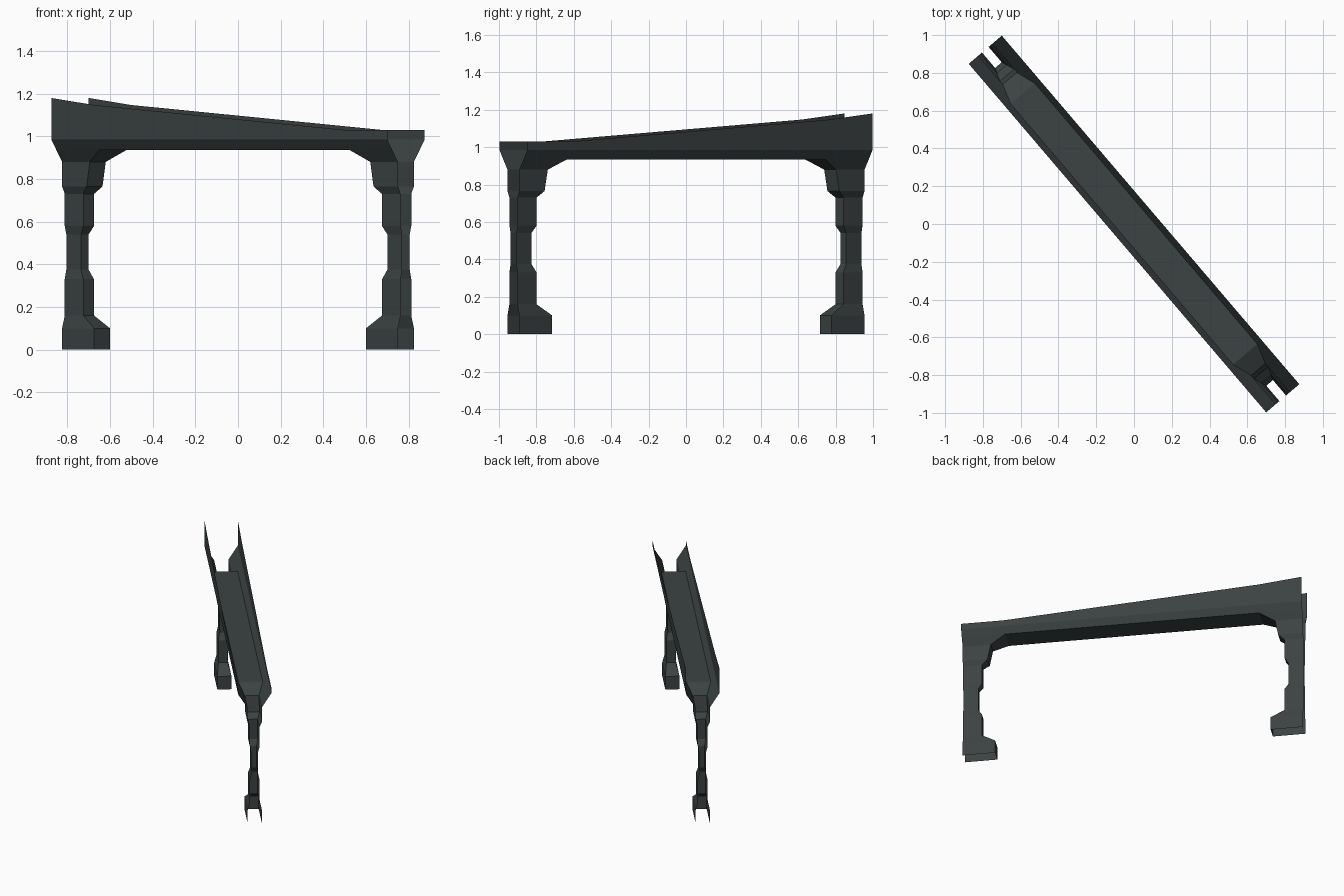
import bpy, bmesh, math
from mathutils import Vector

if "Cube" in bpy.data.objects:
    bpy.data.objects.remove(bpy.data.objects["Cube"])

# The frame runs diagonally: u is along its length, v across it
L = 1.213
U = Vector((0.649, -0.7605, 0)).normalized()
V = Vector((-U.y, U.x, 0))


def point(u, v, z):
    p = U * u + V * v
    return (p.x, p.y, z)


def finish(name, bm):
    mesh = bpy.data.meshes.new(name)
    bm.to_mesh(mesh)
    bm.free()
    obj = bpy.data.objects.new(name, mesh)
    bpy.context.collection.objects.link(obj)
    mat = bpy.data.materials.get("dark_slate") or bpy.data.materials.new("dark_slate")
    mat.diffuse_color = (0.045, 0.055, 0.055, 1)
    mat.use_nodes = True
    mat.node_tree.nodes["Principled BSDF"].inputs["Base Color"].default_value = mat.diffuse_color
    mesh.materials.append(mat)


# Leg sections: height, inner face distance from centre, half width
SECTIONS = [
    (0.0, 0.982, 0.049), (0.10, 0.982, 0.049),
    (0.16, 1.079, 0.033), (0.33, 1.079, 0.033),
    (0.375, 1.106, 0.023), (0.54, 1.106, 0.023),
    (0.58, 1.079, 0.033), (0.73, 1.079, 0.033),
    (0.765, 1.036, 0.049), (0.88, 1.013, 0.049),
    (0.935, 0.907, 0.084),
]


# Legs: thin channels, open towards the outer end
def leg(name, s):
    bm = bmesh.new()
    rings = []
    for z, inner, w in SECTIONS:
        path = [(L, -w), (inner, -w), (inner, w), (L, w)]
        rings.append([bm.verts.new(point(s * d, v, z)) for d, v in path])
    for lo, hi in zip(rings, rings[1:]):
        for i in range(3):
            quad = [lo[i], lo[i + 1], hi[i + 1], hi[i]]
            bm.faces.new(quad if s < 0 else quad[::-1])
    finish(name, bm)


leg("left_leg", -1)
leg("right_leg", 1)

# Beam: thin trough open at the top, with a sloping rim
bm = bmesh.new()
stations = [(-L, 1.18), (-0.907, 1.147), (0.907, 1.03), (L, 1.03)]
rings = []
for u, rim in stations:
    half = [(0.115, rim), (0.115, 0.985), (0.084, 0.935)]
    path = [(-w, z) for w, z in half] + [(w, z) for w, z in half[::-1]]
    rings.append([bm.verts.new(point(u, v, z)) for v, z in path])
for k in range(3):
    a, b = rings[k], rings[k + 1]
    for i in range(5):
        if i == 2 and k != 1:
            continue  # the trough opens into the legs here
        bm.faces.new([a[i], a[i + 1], b[i + 1], b[i]])
finish("beam", bm)
